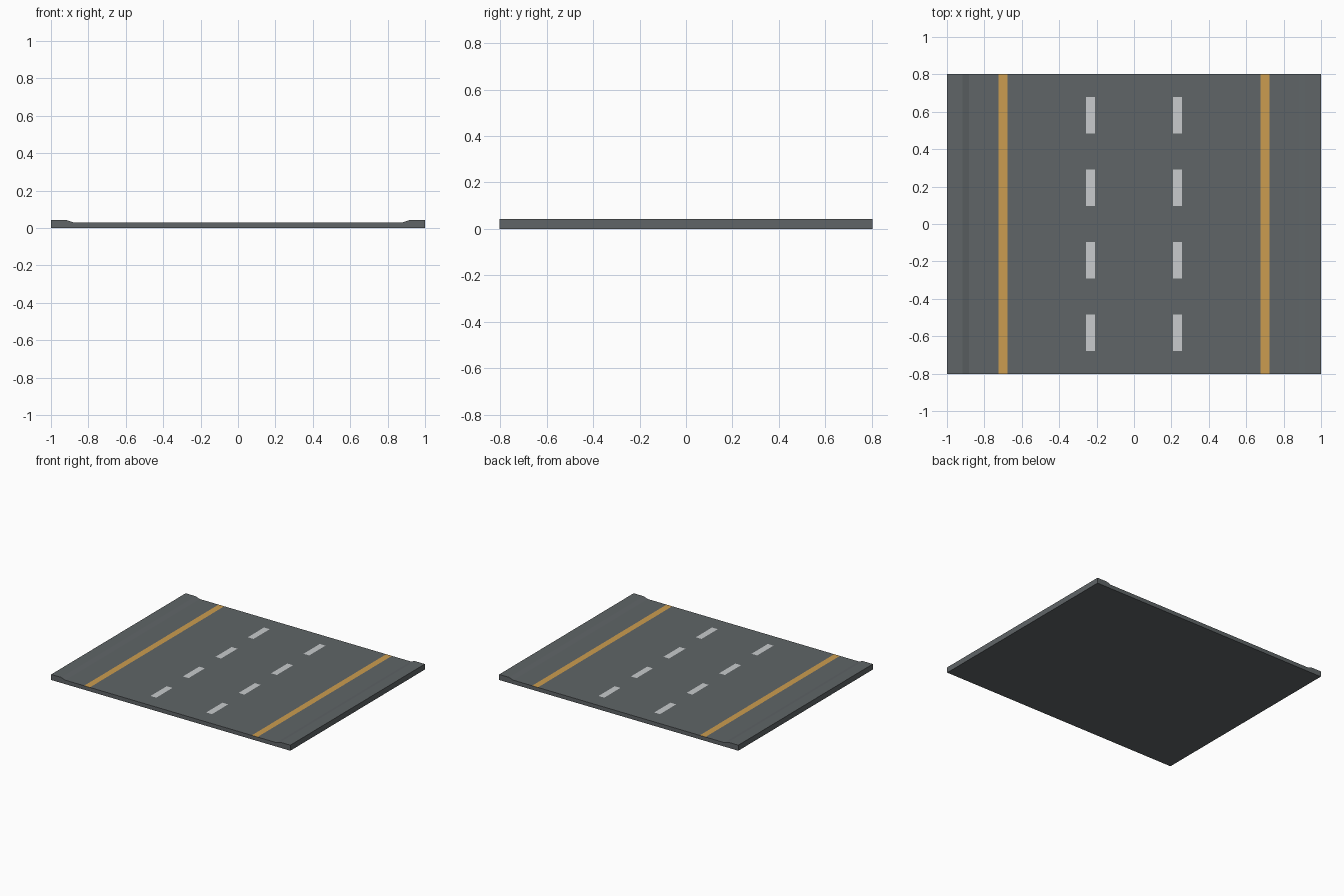
import bpy, bmesh

if "Cube" in bpy.data.objects:
    bpy.data.objects.remove(bpy.data.objects["Cube"])

HALF_LEN = 0.803
EDGE = (0.677, 0.725)      # solid line, |x| range
DASH = (0.209, 0.257)      # dashed line, |x| range
DASH_Y = (0.194, 0.581)    # dash centres, |y|
DASH_HALF = 0.097


def material(name, rgb):
    m = bpy.data.materials.new(name)
    m.diffuse_color = (*rgb, 1)
    m.use_nodes = True
    m.node_tree.nodes["Principled BSDF"].inputs["Base Color"].default_value = m.diffuse_color
    return m


# Road cross-section with raised shoulders, extruded along y
half = [(0.882, 0.030), (0.917, 0.042), (1.0, 0.042), (1.0, 0.0)]
profile = half + [(-x, z) for x, z in reversed(half)]
bm = bmesh.new()
face = bm.faces.new([bm.verts.new((x, -HALF_LEN, z)) for x, z in profile])
ext = bmesh.ops.extrude_face_region(bm, geom=[face])
bmesh.ops.translate(bm, vec=(0, 2 * HALF_LEN, 0),
                    verts=[v for v in ext["geom"] if isinstance(v, bmesh.types.BMVert)])
bmesh.ops.recalc_face_normals(bm, faces=bm.faces)


def is_deck(f):
    return f.normal.z > 0.99 and f.calc_center_median().z < 0.035


def cut(axis, pos):
    """Slice the road deck at one coordinate."""
    co, no = [0, 0, 0], [0, 0, 0]
    co[axis], no[axis] = pos, 1
    bm.normal_update()
    faces = [f for f in bm.faces if is_deck(f)]
    edges = {e for f in faces for e in f.edges}
    verts = {v for f in faces for v in f.verts}
    bmesh.ops.bisect_plane(bm, geom=[*faces, *edges, *verts], plane_co=co, plane_no=no)


# Cut the painted lines into the deck
for s in (-1, 1):
    for x in EDGE + DASH:
        cut(0, s * x)
    for y in DASH_Y:
        cut(1, s * y - DASH_HALF)
        cut(1, s * y + DASH_HALF)

# Colour the lines by position
bm.normal_update()
for f in bm.faces:
    if not is_deck(f):
        continue
    c = f.calc_center_bounds()
    if EDGE[0] < abs(c.x) < EDGE[1]:
        f.material_index = 1
    elif DASH[0] < abs(c.x) < DASH[1] and any(abs(abs(c.y) - y) < DASH_HALF for y in DASH_Y):
        f.material_index = 2

mesh = bpy.data.meshes.new("road_section")
bm.to_mesh(mesh)
bm.free()
for m in (material("asphalt grey", (0.115, 0.130, 0.136)),
          material("line amber", (0.60, 0.335, 0.08)),
          material("line white", (0.58, 0.60, 0.61))):
    mesh.materials.append(m)
bpy.context.collection.objects.link(bpy.data.objects.new("road_section", mesh))
